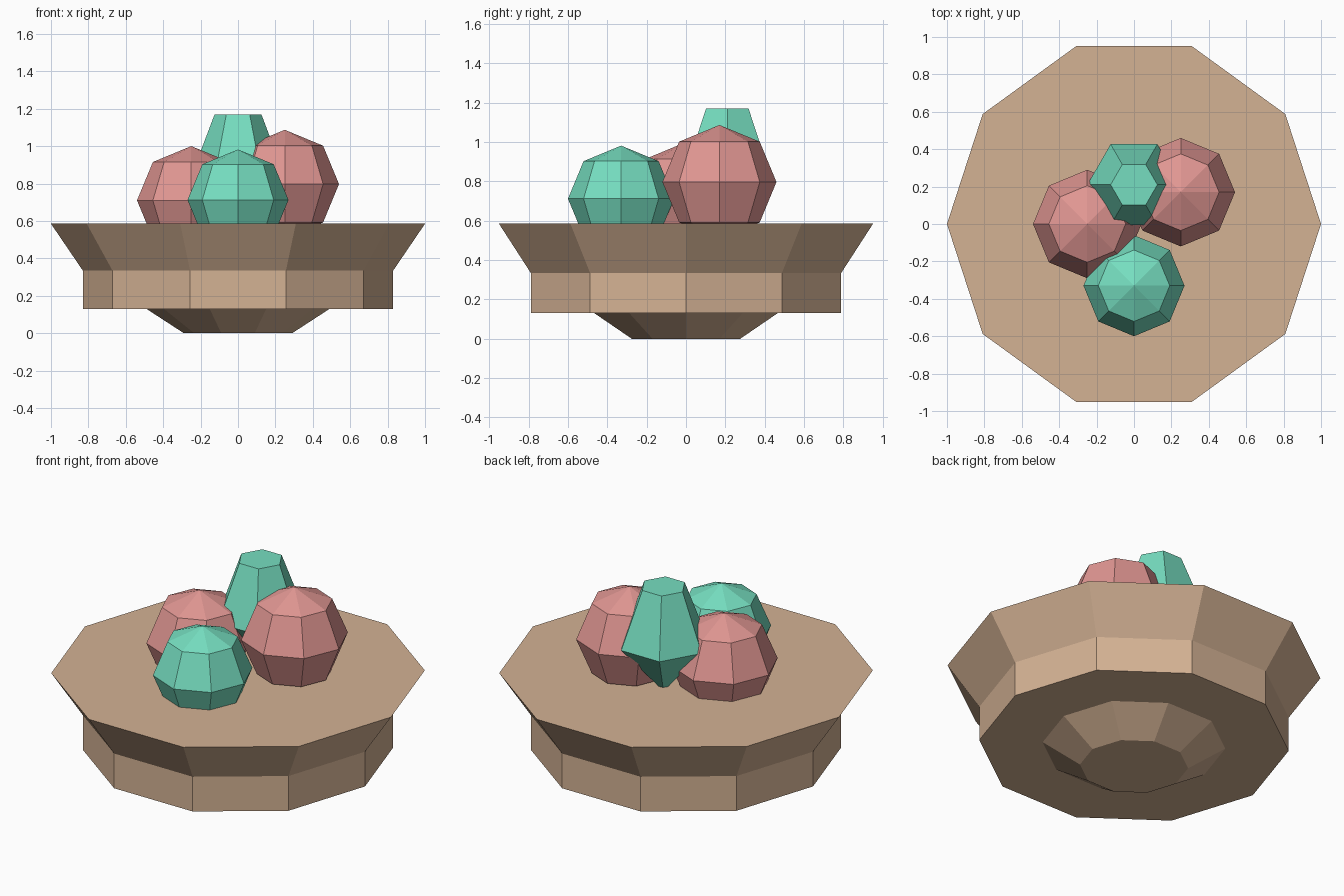
import bpy, bmesh, math

if "Cube" in bpy.data.objects:
    bpy.data.objects.remove(bpy.data.objects["Cube"])


def material(name, rgb):
    m = bpy.data.materials.new(name)
    m.diffuse_color = (*rgb, 1.0)
    m.use_nodes = True
    m.node_tree.nodes["Principled BSDF"].inputs["Base Color"].default_value = m.diffuse_color
    return m


TAN = material("warm tan", (0.658, 0.445, 0.296))
TEAL = material("mint green", (0.181, 0.730, 0.527))
PINK = material("dusty pink", (0.745, 0.305, 0.288))


def finish(name, bm, mat, loc):
    bmesh.ops.recalc_face_normals(bm, faces=bm.faces)
    mesh = bpy.data.meshes.new(name)
    bm.to_mesh(mesh)
    bm.free()
    mesh.materials.append(mat)
    ob = bpy.data.objects.new(name, mesh)
    ob.location = loc
    bpy.context.collection.objects.link(ob)
    return ob


def lathe(name, profile, sides, mat, loc=(0, 0, 0)):
    """Stack of polygon rings (radius, z), first corner on +x, flat ends."""
    bm = bmesh.new()
    rings = []
    for r, z in profile:
        rings.append([bm.verts.new((r * math.cos(2 * math.pi * i / sides),
                                    r * math.sin(2 * math.pi * i / sides), z))
                      for i in range(sides)])
    for a, b in zip(rings, rings[1:]):
        for i in range(sides):
            j = (i + 1) % sides
            bm.faces.new((a[i], a[j], b[j], b[i]))
    bm.faces.new(rings[0][::-1])
    bm.faces.new(rings[-1])
    return finish(name, bm, mat, loc)


def ball(name, radius, mat, loc):
    bm = bmesh.new()
    bmesh.ops.create_uvsphere(bm, u_segments=8, v_segments=4, radius=radius)
    return finish(name, bm, mat, loc)


# Ten-sided bowl: foot, straight band, flared rim with flat top
lathe("bowl_foot", [(0.29, 0.0), (0.49, 0.13)], 10, TAN)
lathe("bowl_band", [(0.83, 0.13), (0.83, 0.335)], 10, TAN)
lathe("bowl_rim", [(0.83, 0.335), (1.0, 0.585)], 10, TAN)

# Round fruits resting in the bowl
ball("left_fruit", 0.29, PINK, (-0.25, 0.0, 0.71))
ball("right_fruit", 0.29, PINK, (0.25, 0.17, 0.797))
ball("front_fruit", 0.27, TEAL, (0.0, -0.33, 0.712))

# Tall tapered six-sided fruit at the back
lathe("back_tall_fruit", [(0.02, 0.575), (0.25, 0.84), (0.125, 1.17)],
      6, TEAL, (0, 0.21, 0))
